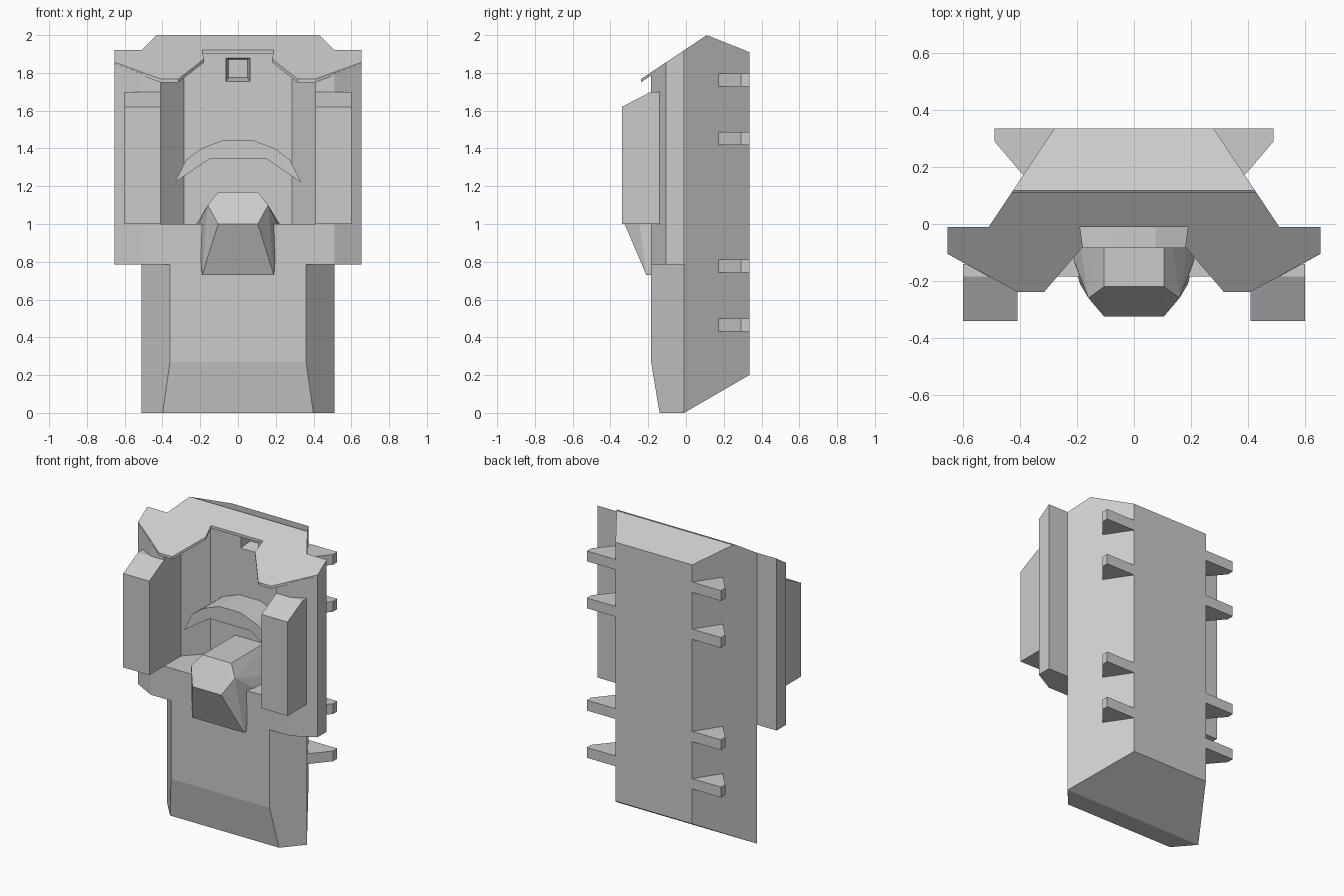
import bpy, bmesh
from mathutils import Vector

if "Cube" in bpy.data.objects:
    bpy.data.objects.remove(bpy.data.objects["Cube"])


def finish(bm, name):
    bmesh.ops.recalc_face_normals(bm, faces=bm.faces[:])
    me = bpy.data.meshes.new(name)
    bm.to_mesh(me)
    bm.free()
    ob = bpy.data.objects.new(name, me)
    bpy.context.collection.objects.link(ob)
    return ob


def prism(name, pts, lo, hi, axis='z', cuts=()):
    """Extrude a 2D outline along an axis, then trim it with planes."""
    place = {'x': lambda a, b, t: (t, a, b),
             'y': lambda a, b, t: (a, t, b),
             'z': lambda a, b, t: (a, b, t)}[axis]
    bm = bmesh.new()
    face = bm.faces.new([bm.verts.new(place(a, b, lo)) for a, b in pts])
    ext = bmesh.ops.extrude_face_region(bm, geom=[face])
    bmesh.ops.translate(bm, vec=Vector(place(0, 0, hi - lo)),
                        verts=[v for v in ext['geom'] if isinstance(v, bmesh.types.BMVert)])
    bmesh.ops.recalc_face_normals(bm, faces=bm.faces[:])
    for co, no in cuts:
        bmesh.ops.bisect_plane(bm, geom=bm.verts[:] + bm.edges[:] + bm.faces[:],
                               plane_co=co, plane_no=no, clear_outer=True)
        bmesh.ops.holes_fill(bm, edges=[e for e in bm.edges if e.is_boundary], sides=0)
    return finish(bm, name)


def hull(name, pts):
    bm = bmesh.new()
    for p in pts:
        bm.verts.new(p)
    bmesh.ops.convex_hull(bm, input=bm.verts[:])
    bmesh.ops.dissolve_limit(bm, angle_limit=0.02, verts=bm.verts[:], edges=bm.edges[:])
    return finish(bm, name)


def sym(half):
    """Mirror a half outline across x = 0."""
    return half + [(-x, y) for x, y in reversed(half)]


def both(pts):
    return pts + [(-x, y, z) for x, y, z in pts]


def carve(ob, cutter):
    m = ob.modifiers.new("carve", 'BOOLEAN')
    m.operation, m.solver, m.object = 'DIFFERENCE', 'EXACT', cutter
    dg = bpy.context.evaluated_depsgraph_get()
    me = bpy.data.meshes.new_from_object(ob.evaluated_get(dg))
    ob.modifiers.clear()
    ob.data = me


# Trimming planes
roof_n = (0, -0.667, 1)
roof = ((0, 0.11, 2.0), roof_n)
roof_low = ((0, 0.11, 1.992), roof_n)
rear_roof = ((0, 0.11, 2.0), (0, 0.4, 1))
rear_base = ((0, -0.01, 0), (0, 0.58, -1))
front_base = ((0, -0.14, 0), (0, -0.27, -0.045))

# Main body and the wider shoulder section
body = prism("main_body", sym([(0.28, 0.335), (0.51, -0.01), (0.36, -0.185)]), 0, 2.2,
             cuts=[roof_low, rear_roof, rear_base, front_base])
shoulders = prism("shoulder_frame",
                  sym([(0.50, -0.01), (0.655, -0.01), (0.655, -0.105), (0.51, -0.185)]),
                  0.785, 2.2, cuts=[roof_low])

# Open bay in the front, with a small tapered pocket in its back wall
bay = prism("bay_cutter", sym([(0.285, 0.12), (0.41, -0.01), (0.41, -0.5)]), 1.0, 2.5,
            cuts=[((0, 0.11, 1.985), roof_n)])
notch = prism("notch_cutter", sym([(0.41, -0.01), (0.41, -0.5)]), 1.5, 2.5)
pocket = hull("pocket_cutter", both([(0.067, 0.10, 1.75), (0.067, 0.10, 1.88),
                                     (0.05, 0.20, 1.775), (0.05, 0.20, 1.87)]))
for target, cutters in ((body, (bay, notch, pocket)), (shoulders, (bay, notch))):
    for c in cutters:
        carve(target, c)
for c in (bay, notch, pocket):
    bpy.data.objects.remove(c)

# Thin overhanging roof plate with the notched front edge
prism("roof_plate", sym([(0.43, 0.11), (0.51, -0.01), (0.655, -0.01), (0.655, -0.105),
                         (0.41, -0.238), (0.315, -0.238), (0.18, -0.08), (0.19, -0.01)]),
      1.5, 2.2, cuts=[roof, ((0, 0.11, 1.982), (0, 0.667, -1))])

# Side pods
for s, side in ((1, "right"), (-1, "left")):
    prism("pod_" + side, [(-0.34, 1.0), (-0.34, 1.62), (-0.185, 1.70), (-0.14, 1.70), (-0.14, 1.0)],
          s * 0.41, s * 0.60, 'x')

# Arched hood over the central snout
prism("arched_hood", sym([(0.075, 1.445), (0.195, 1.40), (0.275, 1.34), (0.335, 1.22),
                          (0.15, 1.345)])[:5]
      + [(-0.15, 1.345), (-0.335, 1.22), (-0.275, 1.34), (-0.195, 1.40), (-0.075, 1.445)],
      -0.085, 0.13, 'y')

# Central snout with a tilted hexagonal face
hull("snout", both([(0.105, -0.22, 1.17), (0.16, -0.26, 1.10), (0.105, -0.325, 1.0),
                    (0.19, -0.21, 0.73), (0.19, -0.17, 0.73), (0.21, -0.13, 1.0),
                    (0.105, 0.13, 1.17), (0.22, 0.13, 1.0)]))

# Rear fins
for i, z in enumerate((0.465, 0.777, 1.452, 1.762)):
    for s, side in ((1, "right"), (-1, "left")):
        prism(f"fin_{side}_{i + 1}",
              [(s * 0.27, 0.335), (s * 0.49, 0.335), (s * 0.49, 0.29), (s * 0.388, 0.17)],
              z - 0.034, z + 0.034)
